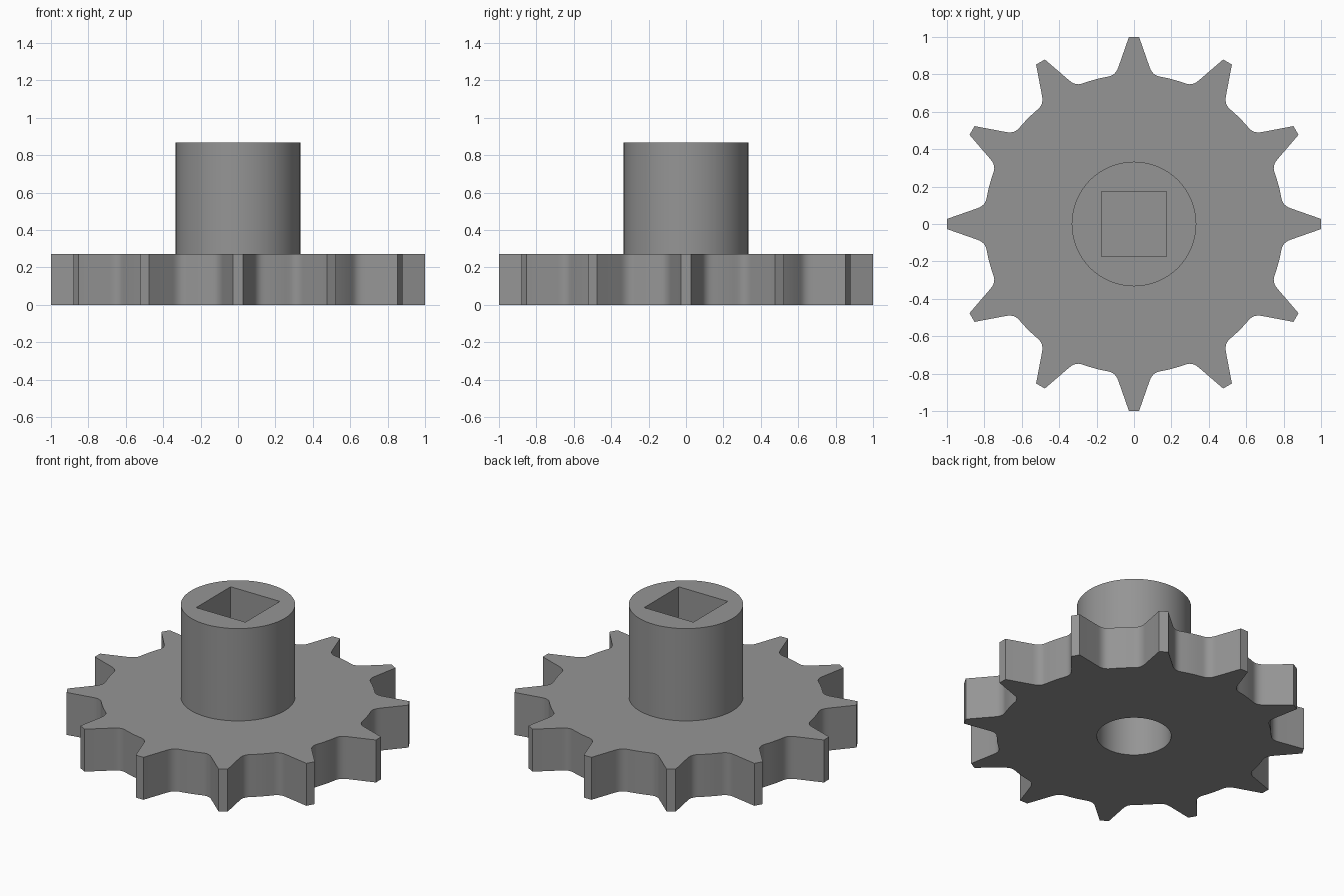
import bpy, bmesh, math
from mathutils import Matrix, Vector

if "Cube" in bpy.data.objects:
    bpy.data.objects.remove(bpy.data.objects["Cube"])

TEETH = 12
PLATE_H, TOTAL_H = 0.273, 0.867
ROOT_R, HUB_R, BORE_R = 0.80, 0.333, 0.217
BORE_TOP, SOCKET_FLOOR, SOCKET_HALF = 0.33, 0.47, 0.175

steel = bpy.data.materials.new("grey_steel")
steel.diffuse_color = (0.30, 0.30, 0.30, 1)
steel.use_nodes = True
steel.node_tree.nodes["Principled BSDF"].inputs["Base Color"].default_value = steel.diffuse_color


def prism(name, outline, z0, z1):
    """Closed solid from a flat outline, extruded between two heights."""
    bm = bmesh.new()
    face = bm.faces.new([bm.verts.new((x, y, z0)) for x, y in outline])
    top = bmesh.ops.extrude_face_region(bm, geom=[face])["geom"]
    bmesh.ops.translate(bm, vec=(0, 0, z1 - z0),
                        verts=[g for g in top if isinstance(g, bmesh.types.BMVert)])
    bmesh.ops.recalc_face_normals(bm, faces=bm.faces)
    mesh = bpy.data.meshes.new(name)
    bm.to_mesh(mesh)
    bm.free()
    mesh.materials.append(steel)
    obj = bpy.data.objects.new(name, mesh)
    bpy.context.collection.objects.link(obj)
    return obj


def circle(r, n):
    return [(r * math.cos(2 * math.pi * i / n), r * math.sin(2 * math.pi * i / n))
            for i in range(n)]


def half_tooth():
    """Right half of an upright tooth: flat tip, flank, root fillet, root arc."""
    pts = [Vector((0.027, 1.0))]
    a = Vector((0.083, 0.84))
    corner = Vector((0.098, 0.794))
    ang = 0.175
    b = ROOT_R * Vector((math.sin(ang), math.cos(ang)))
    for i in range(7):
        t = i / 6
        pts.append((1 - t) ** 2 * a + 2 * t * (1 - t) * corner + t * t * b)
    for i in range(1, 4):
        t = ang + (math.pi / TEETH - ang) * i / 3
        pts.append(ROOT_R * Vector((math.sin(t), math.cos(t))))
    return pts


def apply_boolean(target, other, operation):
    mod = target.modifiers.new("join", 'BOOLEAN')
    mod.operation, mod.solver, mod.object = operation, 'EXACT', other
    bpy.context.view_layer.objects.active = target
    bpy.ops.object.modifier_apply(modifier=mod.name)
    bpy.data.objects.remove(other)


# Toothed outline, one mirrored tooth repeated around the rim
half = half_tooth()
tooth = [Vector((-p.x, p.y)) for p in reversed(half[:-1])] + half
outline = []
for k in range(TEETH):
    turn = Matrix.Rotation(-2 * math.pi * k / TEETH, 2)
    outline += [tuple(turn @ p) for p in tooth]

sprocket = prism("sprocket", outline, 0, PLATE_H)

# Hub on the plate
apply_boolean(sprocket, prism("hub", circle(HUB_R, 96), 0.1, TOTAL_H), 'UNION')

# Round bore from below and square socket from above
apply_boolean(sprocket, prism("bore", circle(BORE_R, 72), -0.1, BORE_TOP), 'DIFFERENCE')
s = SOCKET_HALF
apply_boolean(sprocket, prism("socket", [(-s, -s), (s, -s), (s, s), (-s, s)],
                              SOCKET_FLOOR, TOTAL_H + 0.1), 'DIFFERENCE')

sprocket.select_set(True)
bpy.context.view_layer.objects.active = sprocket
bpy.ops.object.shade_smooth_by_angle(angle=math.radians(30))
